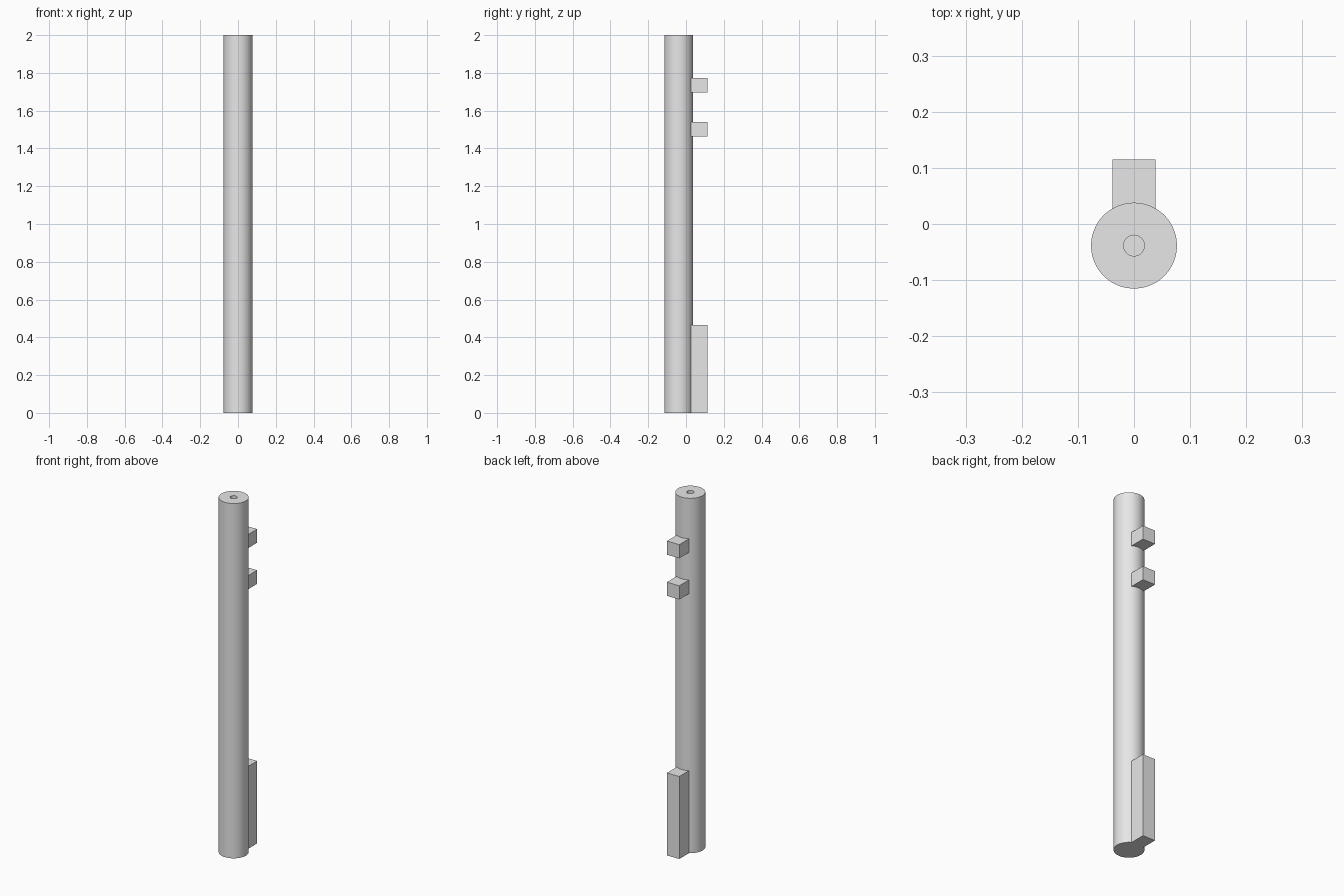
import bpy
import bmesh
from mathutils import Matrix, Vector

default_cube = bpy.data.objects.get("Cube")
if default_cube:
    bpy.data.objects.remove(default_cube, do_unlink=True)

RADIUS = 0.0765
AXIS_Y = -0.0385
HEIGHT = 2.0
BACK_Y = 0.115
TAB_WIDTH = 0.077

grey = bpy.data.materials.new("plain grey")
grey.use_nodes = True
grey.diffuse_color = (0.8, 0.8, 0.8, 1)
grey.node_tree.nodes["Principled BSDF"].inputs["Base Color"].default_value = (0.8, 0.8, 0.8, 1)


def add_object(name, bm):
    mesh = bpy.data.meshes.new(name)
    bm.to_mesh(mesh)
    bm.free()
    mesh.materials.append(grey)
    obj = bpy.data.objects.new(name, mesh)
    bpy.context.collection.objects.link(obj)
    return obj


def cylinder(name, radius, bottom, top, sides):
    bm = bmesh.new()
    centre = Vector((0, AXIS_Y, (bottom + top) / 2))
    bmesh.ops.create_cone(bm, cap_ends=True, segments=sides, radius1=radius,
                          radius2=radius, depth=top - bottom,
                          matrix=Matrix.Translation(centre))
    return add_object(name, bm)


def tab(name, bottom, top):
    """Square-section block reaching from inside the shaft to the back."""
    bm = bmesh.new()
    depth = BACK_Y - AXIS_Y
    centre = Vector((0, AXIS_Y + depth / 2, (bottom + top) / 2))
    size = Matrix.Diagonal((TAB_WIDTH, depth, top - bottom, 1))
    bmesh.ops.create_cube(bm, size=1, matrix=Matrix.Translation(centre) @ size)
    return add_object(name, bm)


def combine(target, tool, operation):
    """Apply a boolean and discard the tool."""
    mod = target.modifiers.new(tool.name, "BOOLEAN")
    mod.operation = operation
    mod.solver = "EXACT"
    mod.object = tool
    bpy.context.view_layer.objects.active = target
    bpy.ops.object.modifier_apply(modifier=mod.name)
    bpy.data.objects.remove(tool, do_unlink=True)


# Round shaft with three tabs fused to its back
shaft = cylinder("key_shaft", RADIUS, 0, HEIGHT, 96)
for name, bottom, top in (("lower_tab", 0, 0.465),
                          ("middle_tab", 1.463, 1.54),
                          ("upper_tab", 1.695, 1.772)):
    combine(shaft, tab(name, bottom, top), "UNION")

# Blind bore in the top end
combine(shaft, cylinder("bore", 0.0185, HEIGHT - 0.15, HEIGHT + 0.1, 48), "DIFFERENCE")

# Smooth round walls with crisp edges
bpy.ops.object.select_all(action="DESELECT")
shaft.select_set(True)
bpy.context.view_layer.objects.active = shaft
bpy.ops.object.shade_smooth_by_angle()
